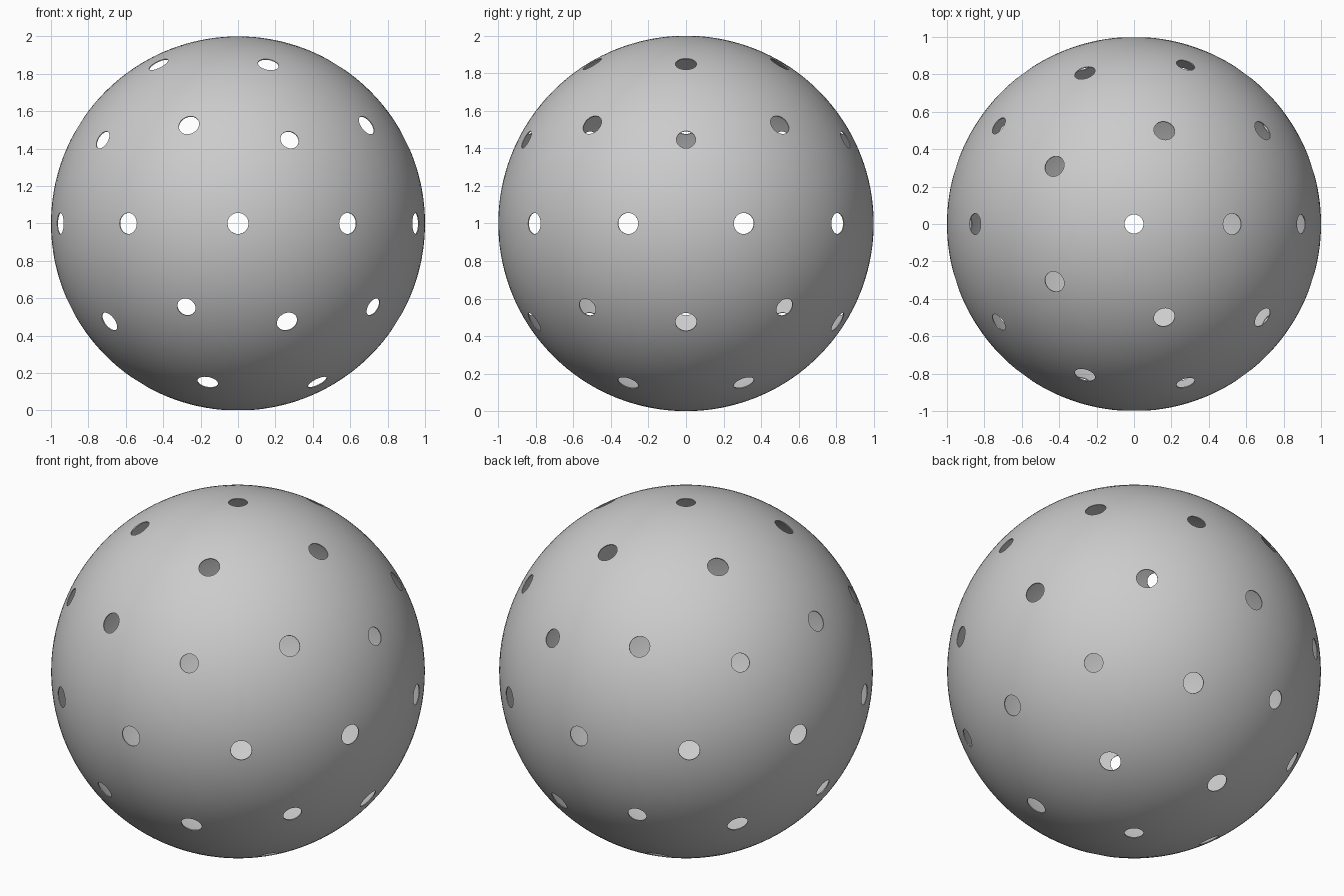
import bpy, bmesh
from mathutils import Vector

if "Cube" in bpy.data.objects:
    bpy.data.objects.remove(bpy.data.objects["Cube"])

SEG, RINGS = 6, 9           # grid resolution of each cell side
R_PENT, R_HEX = 0.051, 0.0565  # hole radii
CENTRE = Vector((0, 0, 1))

# Geodesic layout: one hole per vertex of a once-divided icosahedron
layout = bmesh.new()
bmesh.ops.create_icosphere(layout, subdivisions=2, radius=1)

shell = bmesh.new()


def add_sector(c, a, b, radius):
    """Quad patch from a hole's rim out to one side (a-b) of its cell."""
    if (a - c).cross(b - c).dot(c) < 0:
        a, b = b, a
    columns = []
    for i in range(SEG + 1):
        outer = a.lerp(b, i / SEG).normalized()
        tangent = (outer - c * outer.dot(c)).normalized()
        rim = c * (1 - radius ** 2) ** 0.5 + tangent * radius
        columns.append([shell.verts.new(CENTRE + rim.lerp(outer, j / RINGS).normalized())
                        for j in range(RINGS + 1)])
    for p, q in zip(columns, columns[1:]):
        for j in range(RINGS):
            shell.faces.new((p[j], p[j + 1], q[j + 1], q[j]))


for v in layout.verts:
    radius = R_PENT if len(v.link_edges) == 5 else R_HEX
    for e in v.link_edges:
        a, b = (f.calc_center_median().normalized() for f in e.link_faces)
        add_sector(v.co.normalized(), a, b, radius)
layout.free()
bmesh.ops.remove_doubles(shell, verts=shell.verts, dist=1e-4)

mesh = bpy.data.meshes.new("perforated_ball")
shell.to_mesh(mesh)
shell.free()
ball = bpy.data.objects.new("perforated_ball", mesh)
bpy.context.collection.objects.link(ball)
bpy.context.view_layer.objects.active = ball
ball.select_set(True)

# Thin wall, sharp only at the hole rims
wall = ball.modifiers.new("wall", 'SOLIDIFY')
wall.thickness = 0.005
wall.offset = -1
bpy.ops.object.modifier_apply(modifier=wall.name)
bpy.ops.object.shade_smooth_by_angle(angle=0.6)
